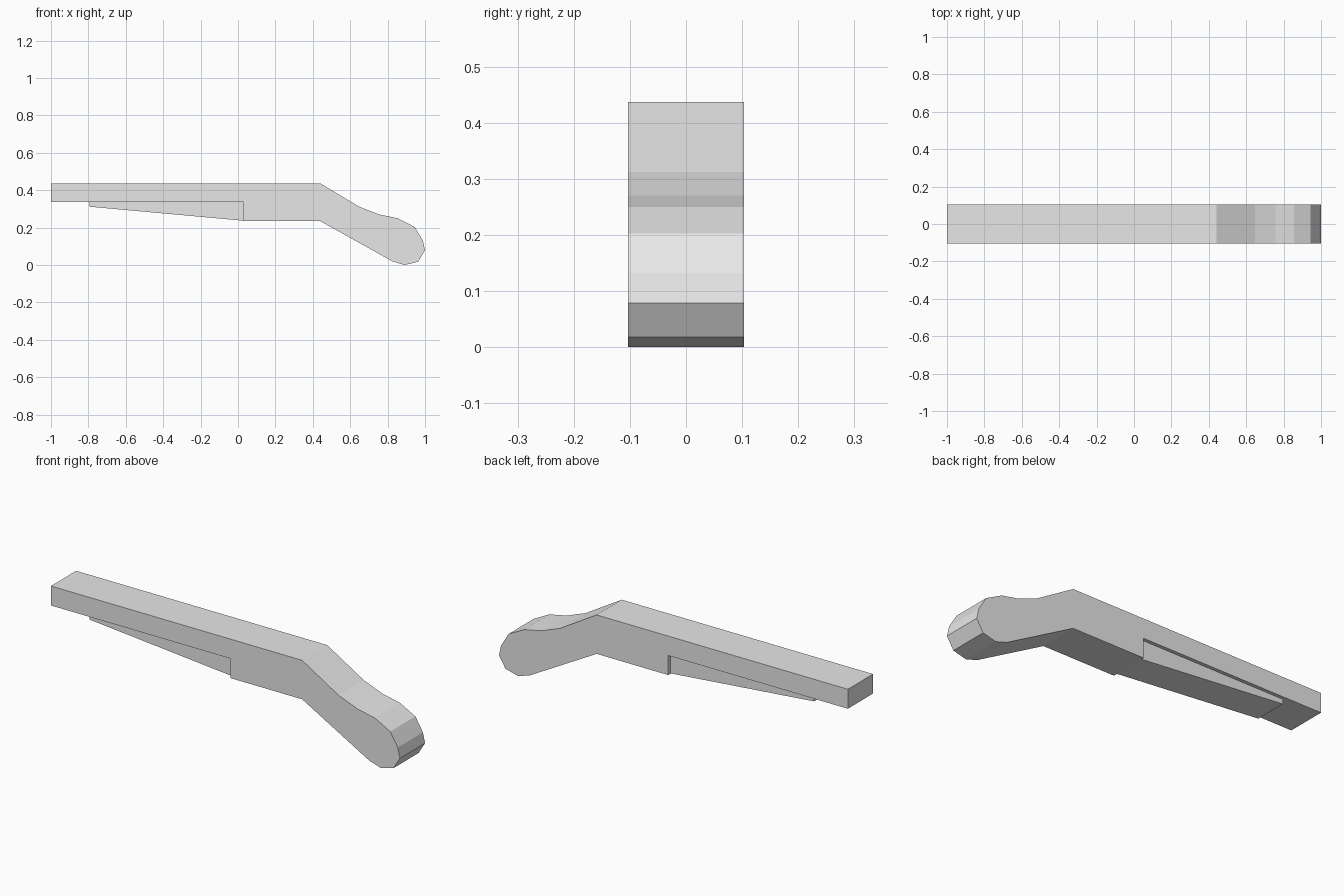
import bpy
import bmesh

cube = bpy.data.objects.get("Cube")
if cube:
    bpy.data.objects.remove(cube, do_unlink=True)

BODY_HALF = 0.103
WEDGE_HALF = 0.085

grey = bpy.data.materials.new("light_grey")
grey.use_nodes = True
colour = (0.8, 0.8, 0.8, 1)
grey.diffuse_color = colour
grey.node_tree.nodes["Principled BSDF"].inputs["Base Color"].default_value = colour


def extrude_profile(name, profile, half_width):
    """Extrude a closed side profile (x, z) evenly across the width."""
    bm = bmesh.new()
    face = bm.faces.new([bm.verts.new((x, -half_width, z)) for x, z in profile])
    result = bmesh.ops.extrude_face_region(bm, geom=[face])
    moved = [v for v in result["geom"] if isinstance(v, bmesh.types.BMVert)]
    bmesh.ops.translate(bm, verts=moved, vec=(0, 2 * half_width, 0))
    bmesh.ops.recalc_face_normals(bm, faces=bm.faces)
    mesh = bpy.data.meshes.new(name)
    bm.to_mesh(mesh)
    bm.free()
    mesh.materials.append(grey)
    obj = bpy.data.objects.new(name, mesh)
    bpy.context.scene.collection.objects.link(obj)
    return obj


# Straight bar, thicker grip root and bent, rounded handle end
bar_and_handle = [
    (-1, 0.437), (-1, 0.336), (0.03, 0.336), (0.03, 0.235), (0.44, 0.235),
    (0.825, 0.02), (0.89, 0), (0.963, 0.018), (1, 0.079), (0.988, 0.132),
    (0.945, 0.203), (0.855, 0.25), (0.757, 0.27), (0.648, 0.312), (0.44, 0.437),
]
extrude_profile("bar_and_handle", bar_and_handle, BODY_HALF)

# Narrower tapered rib under the bar
rib = [(-0.793, 0.336), (-0.793, 0.312), (0.03, 0.237), (0.03, 0.336)]
extrude_profile("tapered_rib", rib, WEDGE_HALF)
